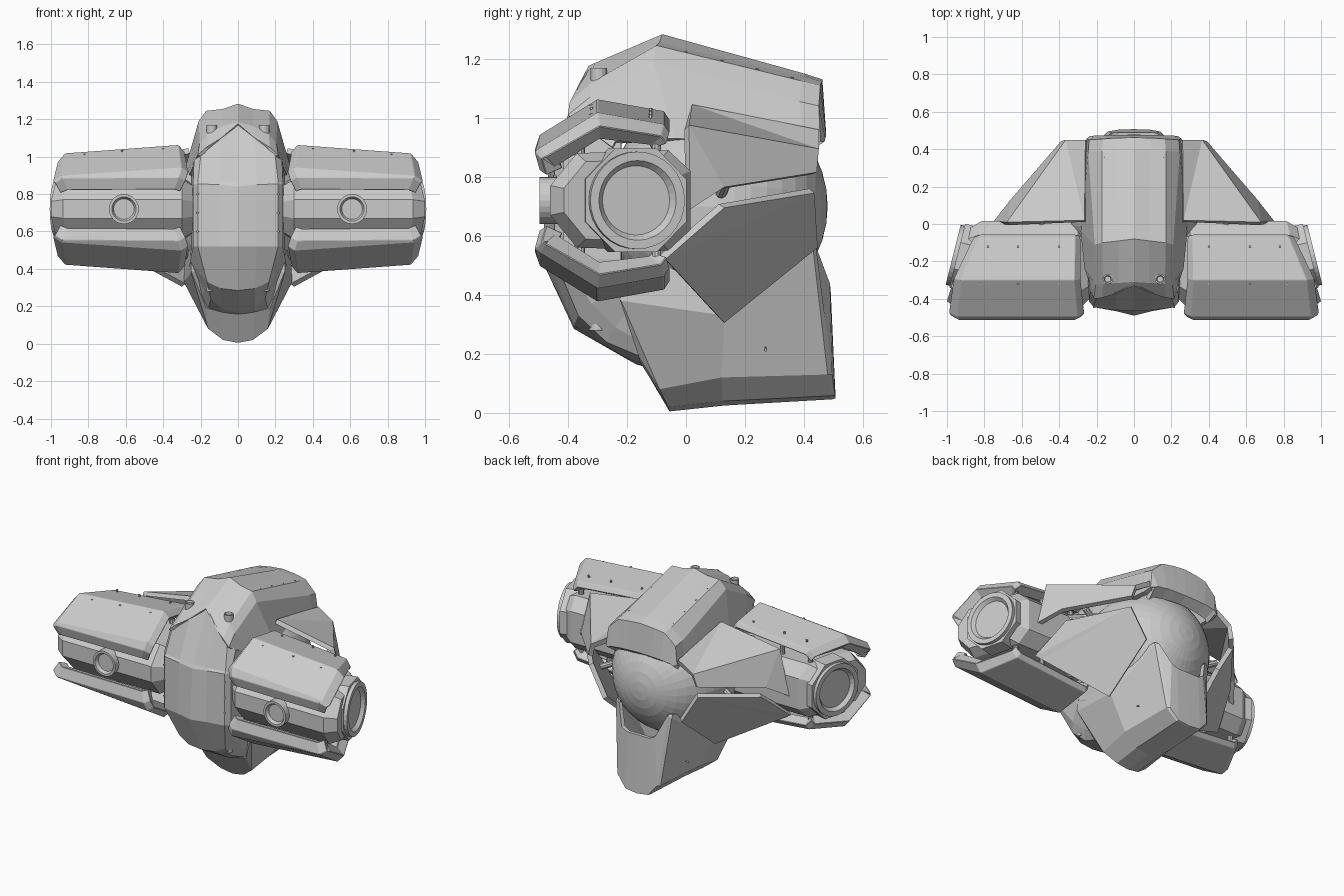
import bpy, bmesh, math
from mathutils import Vector, Matrix

if "Cube" in bpy.data.objects:
    bpy.data.objects.remove(bpy.data.objects["Cube"])


def make(name, verts, faces, core=None, mirror=True, thick=0, bevel=0):
    """Mesh object; faces are turned away from core, then mirrored and thickened."""
    bm = bmesh.new()
    vs = [bm.verts.new(v) for v in verts]
    for f in faces:
        bm.faces.new([vs[i] for i in f])
    bmesh.ops.remove_doubles(bm, verts=bm.verts, dist=0.0005)
    bmesh.ops.recalc_face_normals(bm, faces=bm.faces)
    if core is not None:
        side = sum(f.normal.dot(f.calc_center_median() - Vector(core)) * f.calc_area() for f in bm.faces)
        if side < 0:
            bmesh.ops.reverse_faces(bm, faces=bm.faces)
    return finish(name, bm, mirror, thick, bevel)


def finish(name, bm, mirror=True, thick=0, bevel=0):
    me = bpy.data.meshes.new(name)
    bm.to_mesh(me)
    bm.free()
    ob = bpy.data.objects.new(name, me)
    bpy.context.collection.objects.link(ob)
    if mirror:
        m = ob.modifiers.new("mirror", 'MIRROR')
        m.use_clip = True
    if thick:
        s = ob.modifiers.new("shell", 'SOLIDIFY')
        s.thickness, s.offset = thick, -1
    if bevel:
        b = ob.modifiers.new("bevel", 'BEVEL')
        b.width, b.segments, b.limit_method = bevel, 1, 'ANGLE'
    return ob


def loft(name, rows, core=None, closed=False, caps=False, **kw):
    n = len(rows[0])
    verts = [p for r in rows for p in r]
    faces = []
    for i in range(len(rows) - 1):
        for j in range(n if closed else n - 1):
            k = (j + 1) % n
            faces.append((i * n + j, i * n + k, (i + 1) * n + k, (i + 1) * n + j))
    if caps:
        faces += [tuple(range(n)), tuple(range(len(verts) - n, len(verts)))]
    return make(name, verts, faces, core, **kw)


def rod(name, a, b, r, sides=16, recess=0, depth=0, spin=0):
    """Cylinder from a to b; recess > 0 sinks a dish into the end at b."""
    a, b = Vector(a), Vector(b)
    d = b - a
    bm = bmesh.new()
    bmesh.ops.create_cone(bm, cap_ends=True, segments=sides, radius1=r, radius2=r, depth=d.length)
    if recess:
        top = max(bm.faces, key=lambda f: f.calc_center_median().z)
        bmesh.ops.inset_region(bm, faces=[top], thickness=recess * 0.6)
        bmesh.ops.inset_region(bm, faces=[top], thickness=recess * 0.4, depth=-depth)
    rot = d.to_track_quat('Z', 'Y').to_matrix().to_4x4()
    bm.transform(Matrix.Translation((a + b) / 2) @ rot @ Matrix.Rotation(spin, 4, 'Z'))
    return finish(name, bm)


CORE = (0, 0.05, 0.7)

# Upper shell: from the flat rear face over the crown to the brow
loft("upper_shell", [
    [(0, .42, .91), (.08, .42, .905), (.14, .415, .9), (.2, .41, .89), (.22, .40, .87)],
    [(0, .475, .945), (.08, .475, .943), (.145, .475, .94), (.215, .472, .93), (.235, .47, .92)],
    [(0, .462, 1.13), (.09, .46, 1.122), (.165, .455, 1.11), (.24, .45, 1.04), (.255, .455, .92)],
    [(0, .40, 1.15), (.09, .40, 1.14), (.17, .39, 1.125), (.245, .385, 1.055), (.26, .40, .91)],
    [(0, -.08, 1.283), (.08, -.09, 1.255), (.17, -.10, 1.245), (.21, -.11, 1.19), (.285, -.04, .93)],
    [(0, -.31, 1.185), (.08, -.315, 1.165), (.165, -.32, 1.12), (.205, -.325, 1.07), (.265, -.24, .92)],
    [(0, -.33, 1.176), (.09, -.37, 1.10), (.17, -.395, 1.05), (.215, -.40, 1.01), (.26, -.25, .9)],
], CORE, thick=.03)

# Front plate: brow, belt, chin and the run under to the keel
loft("front_plate", [
    [(0, -.32, 1.178), (.09, -.365, 1.11), (.195, -.385, 1.04), (.235, -.36, .98), (.25, -.22, .93)],
    [(0, -.455, .865), (.1, -.45, .865), (.215, -.435, .865), (.24, -.41, .865), (.25, -.22, .865)],
    [(0, -.465, .84), (.1, -.46, .85), (.215, -.445, .855), (.24, -.415, .855), (.25, -.22, .855)],
    [(0, -.49, .52), (.1, -.465, .52), (.215, -.445, .52), (.24, -.415, .52), (.25, -.22, .52)],
    [(0, -.38, .285), (.09, -.38, .295), (.165, -.365, .33), (.2, -.32, .37), (.255, -.2, .44)],
    [(0, -.17, .165), (.09, -.21, .19), (.145, -.27, .24), (.18, -.24, .29), (.26, -.14, .42)],
    [(0, -.12, .15), (.09, -.13, .16), (.16, -.14, .185), (.195, -.15, .24), (.26, -.12, .41)],
], CORE, thick=.03)

# Lower shell: keel with closed rear flap
loft("lower_shell", [
    [(0, -.15, .165), (.09, -.155, .17), (.17, -.16, .19), (.25, -.225, .385), (.25, -.2, .5)],
    [(0, -.056, .005), (.08, -.06, .02), (.16, -.09, .08), (.25, -.22, .38), (.255, -.19, .5)],
    [(0, .13, .025), (.085, .125, .04), (.17, .12, .12), (.29, .13, .33), (.28, .12, .5)],
    [(0, .495, .046), (.085, .49, .058), (.155, .48, .13), (.2, .43, .56), (.2, .42, .58)],
    [(0, .507, .05), (.08, .505, .06), (.14, .495, .13), (.18, .44, .57), (.18, .43, .58)],
    [(0, .49, .42), (.08, .49, .42), (.12, .487, .44), (.17, .44, .565), (.17, .43, .575)],
], CORE, thick=.025)

# Central ball, poles front and back
bm = bmesh.new()
bmesh.ops.create_uvsphere(bm, u_segments=32, v_segments=20, radius=.375)
bm.transform(Matrix.Translation((0, .105, .7)) @ Matrix.Rotation(math.pi / 2, 4, 'X'))
finish("core_ball", bm, mirror=False)

# Side arm housing, outer end swept back
prof = [(-.46, .67), (-.46, .77), (-.37, .88), (-.06, .89), (.015, .82), (.015, .62), (-.06, .55), (-.37, .56)]


def arm_row(x, k, sweep=0):
    return [(x - sweep * (y + .2), -.2 + (y + .2) * k, .72 + (z - .72) * k) for y, z in prof]


loft("arm_housing", [arm_row(.22, .7), arm_row(.3, 1), arm_row(.87, 1, .25), arm_row(.935, .82, .25)],
     closed=True, caps=True)

# Octagonal hub with round dished cap (angled back), and front port
axis = Vector((1, .25, 0)).normalized()
hub = Vector((.955, -.167, .72))
rod("arm_hub", hub - axis * .11, hub - axis * .01, .19, sides=8, spin=math.pi / 8)
rod("hub_cap", hub - axis * .04, hub + axis * .012, .165, sides=32, recess=.05, depth=.025)
rod("front_port", (.61, -.40, .72), (.61, -.497, .72), .08, sides=24, recess=.025, depth=.02)

# Arm armour plates above and below, mirrored about the arm axis
plate = [(-.055, .995, .29, .85), (-.075, 1.025, .285, .865), (-.30, 1.065, .285, .965),
         (-.495, .945, .265, .99), (-.513, .89, .28, .98), (-.495, .825, .31, .95)]
for label, s in (("upper", 1), ("lower", -1)):
    rows = []
    for t, k in ((0, .88), (.05, 1), (.94, 1), (1, .85)):
        row = []
        for y, z, x0, x1 in plate:
            z -= .05 * t * (1 if z > .9 else .1)
            row.append((x0 + (x1 - x0) * t, -.2 + (y + .2) * (k + 1) / 2, .72 + s * (z - .72) * k))
        rows.append(row)
    loft(label + "_arm_plate", rows, (.62, -.2, .72), thick=.065, bevel=.008)

# Rear fins
make("upper_fin", [(.265, .02, 1.045), (.26, .45, .96), (.365, .45, .895), (.68, .01, .975),
                   (.39, .443, .815), (.66, .13, .765), (.75, .015, .69)],
     [(0, 1, 2), (0, 2, 3), (3, 2, 4, 5), (3, 5, 6)], (.3, .1, .7), thick=.03)
make("lower_fin", [(.70, -.07, .52), (.63, .13, .695), (.39, .435, .745), (.28, .446, .56),
                   (.30, .13, .305), (.66, -.05, .50)],
     [(0, 1, 2), (0, 2, 5), (5, 2, 3, 4)], (.3, .1, .7), thick=.03)

# Struts, pistons and axle behind the armour
rod("axle", (0, -.15, .72), (.5, -.15, .72), .14)
for i, x in enumerate((.4, .62, .82)):
    rod(f"arm_piston_{i}", (x, -.1, .5), (x, -.1, .94), .016, sides=10)
    rod(f"front_piston_{i}", (x, -.36, .54), (x, -.36, .9), .018, sides=10)
for i, z in enumerate((.6, .82)):
    rod(f"fin_strut_{i}", (.28, .1, .7), (.5, .15, z), .02, sides=10)
    rod(f"arm_strut_{i}", (.3, .2, z), (.55, -.05, z), .02, sides=10)

# Knobs on the brow and chin
rod("brow_knob", (.14, -.295, 1.09), (.14, -.295, 1.168), .028, recess=.012, depth=.01)
rod("chin_knob", (.14, -.30, .36), (.14, -.30, .28), .028, recess=.012, depth=.01)

# Rivets: position and facing direction
rivets = [((.155, y, 1.243 - (y + .1) * .24), (0, .2, 1)) for y in (0, .12, .24, .36)]
rivets += [((x, -.12, 1.038 + s), (0, .1, 1)) for x, s in ((.4, -.01), (.62, -.02), (.78, -.03))]
rivets += [((x, -.32, 1.04 + s), (0, -.3, 1)) for x, s in ((.4, 0), (.62, -.01), (.82, -.03))]
rivets += [((.215, -.445, z), (.1, -1, 0)) for z in (.6, .7, .8)]
rivets += [((.2, y, z), (1, 0, -.4)) for y, z in ((0, .21), (.27, .215), (.06, .28))]
for i, (p, d) in enumerate(rivets):
    p, d = Vector(p), Vector(d).normalized()
    rod(f"rivet_{i}", p - d * .01, p + d * .005, .006, sides=6)
